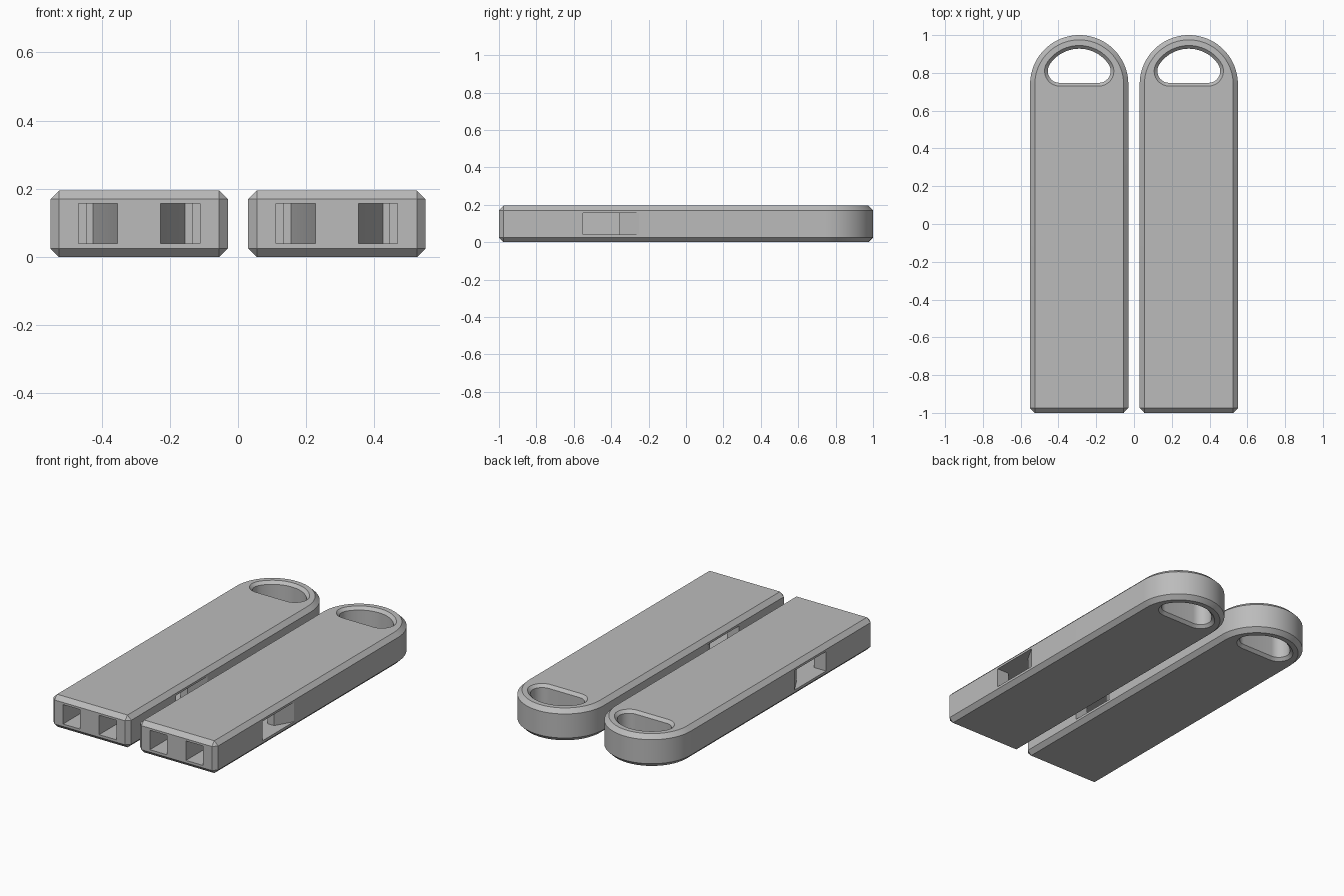
import bpy, bmesh, math

if "Cube" in bpy.data.objects:
    bpy.data.objects.remove(bpy.data.objects["Cube"])

H, W, CH = 0.195, 0.26, 0.025          # height, half width, edge chamfer
ARC_Y = 1.0 - W                        # centre of the rounded end

grey = bpy.data.materials.new("light grey plastic")
grey.diffuse_color = (0.5, 0.5, 0.5, 1)
grey.use_nodes = True
grey.node_tree.nodes["Principled BSDF"].inputs["Base Color"].default_value = grey.diffuse_color


def arc(cx, cy, r, a0, a1, n):
    return [(cx + r * math.cos(math.radians(a0 + (a1 - a0) * i / n)),
             cy + r * math.sin(math.radians(a0 + (a1 - a0) * i / n))) for i in range(n + 1)]


def loft(name, rings):
    """Closed solid through (outline, z) rings with equal point counts."""
    bm = bmesh.new()
    loops = [[bm.verts.new((x, y, z)) for x, y in pts] for pts, z in rings]
    n = len(loops[0])
    for a, b in zip(loops, loops[1:]):
        for i in range(n):
            j = (i + 1) % n
            bm.faces.new((a[i], a[j], b[j], b[i]))
    bm.faces.new(loops[0][::-1])
    bm.faces.new(loops[-1])
    bmesh.ops.remove_doubles(bm, verts=bm.verts, dist=1e-5)
    bmesh.ops.recalc_face_normals(bm, faces=bm.faces)
    me = bpy.data.meshes.new(name)
    bm.to_mesh(me)
    bm.free()
    me.materials.append(grey)
    ob = bpy.data.objects.new(name, me)
    bpy.context.collection.objects.link(ob)
    return ob


def body_outline(inset, cut):
    """Rounded back end, square front with corners cut off by 'cut'."""
    w, f = W - inset, -1 + inset
    return ([(-w + cut, f), (w - cut, f), (w, f + cut)]
            + arc(0, ARC_Y, w, 0, 180, 40) + [(-w, f + cut)])


def hole_outline(inset):
    """Key ring hole: round top, flat bottom, rounded lower corners."""
    R, r, bottom = 0.205, 0.08, 0.73
    cy = bottom + r
    cx = math.sqrt((R - r) ** 2 - (cy - ARC_Y) ** 2)
    t = math.degrees(math.atan2(cy - ARC_Y, cx))
    return (arc(cx, cy, r - inset, -90, t, 10)
            + arc(0, ARC_Y, R - inset, t, 180 - t, 28)[1:-1]
            + arc(-cx, cy, r - inset, 180 - t, 270, 10))


def channel_outline(side):
    """Air slot, side window with a sloped lip, and inner chamber."""
    pts = [(0.063, -1.1), (0.178, -1.1), (0.178, -0.55), (0.32, -0.55), (0.32, -0.145),
           (0.20, -0.355), (0.155, -0.355), (0.155, 0.1), (0.135, 0.1), (0.063, -0.2)]
    return [(side * x, y) for x, y in pts]


# Chamfered body
body = loft("whistle_body", [(body_outline(CH, 0), 0), (body_outline(0, CH), CH),
                             (body_outline(0, CH), H - CH), (body_outline(CH, 0), H)])

# Cutters: flared key ring hole and two air channels
e = 0.017
cutters = [loft("hole_cutter", [(hole_outline(0), -0.05), (hole_outline(0), 0),
                                (hole_outline(e), e), (hole_outline(e), H - e),
                                (hole_outline(0), H), (hole_outline(0), H + 0.05)])]
for s in (-1, 1):
    cutters.append(loft("channel_cutter", [(channel_outline(s), 0.04),
                                           (channel_outline(s), 0.157)]))

bpy.context.view_layer.objects.active = body
for c in cutters:
    c.hide_render = True
    m = body.modifiers.new("cut", 'BOOLEAN')
    m.operation, m.solver, m.object = 'DIFFERENCE', 'EXACT', c
    bpy.ops.object.modifier_apply(modifier=m.name)
for c in cutters:
    bpy.data.objects.remove(c)

# Smooth the round end, then place the pair side by side
body.select_set(True)
bpy.ops.object.shade_smooth_by_angle(angle=math.radians(25))
twin = body.copy()
twin.data = body.data.copy()
bpy.context.collection.objects.link(twin)
body.name, twin.name = "left_whistle", "right_whistle"
body.location.x, twin.location.x = -0.29, 0.29
